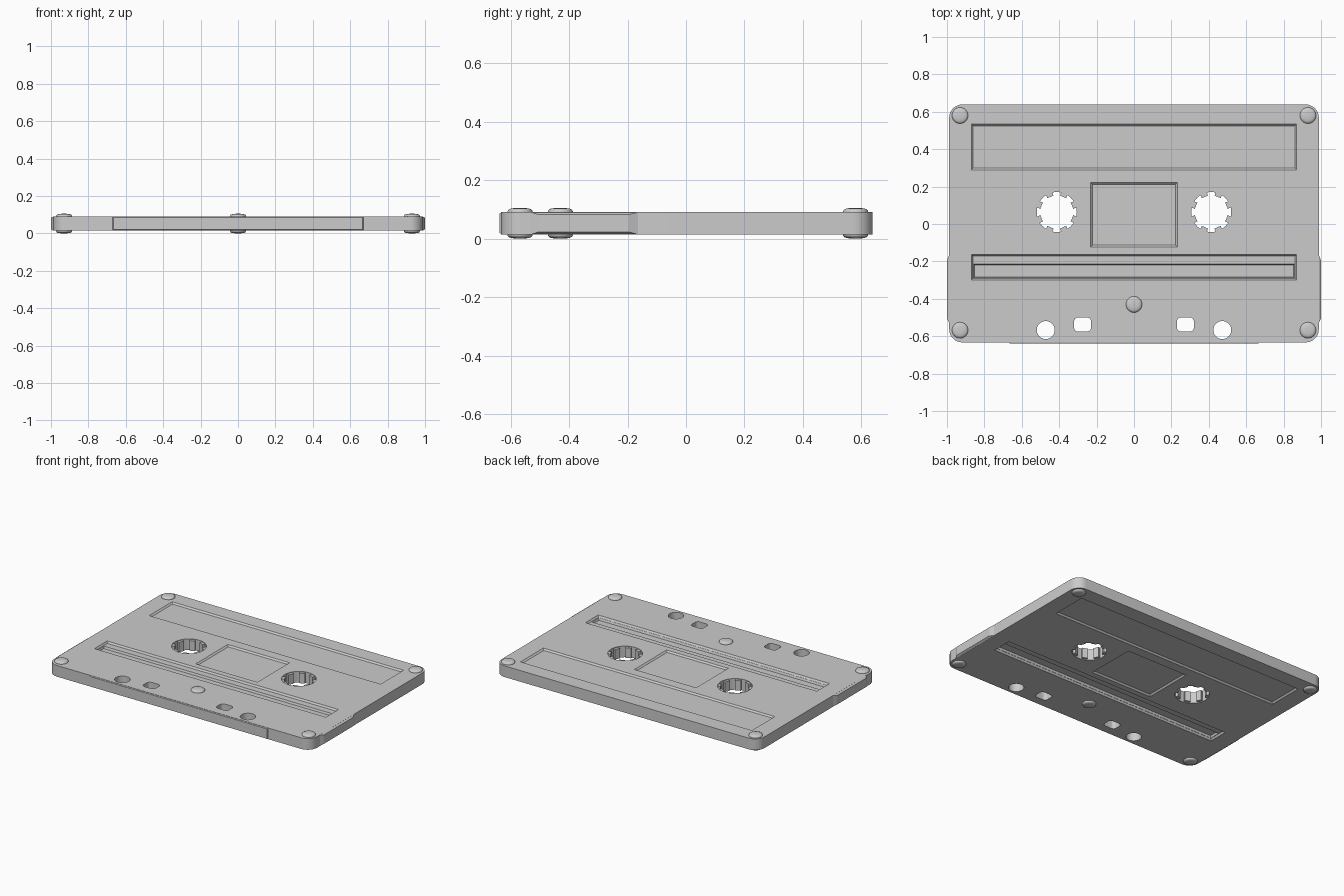
import bpy, bmesh, math
from mathutils import Vector

if "Cube" in bpy.data.objects:
    bpy.data.objects.remove(bpy.data.objects["Cube"])

MID, HALF = 0.0525, 0.038          # middle height and half thickness of the shell
TOP = HALF + 0.004                 # cutters start a little above the surface


def add(name, bm):
    bmesh.ops.recalc_face_normals(bm, faces=bm.faces)
    me = bpy.data.meshes.new(name)
    bm.to_mesh(me)
    bm.free()
    ob = bpy.data.objects.new(name, me)
    bpy.context.collection.objects.link(ob)
    return ob


def loft(bm, loops):
    """Closed solid through successive point loops."""
    rings = [[bm.verts.new(p) for p in lp] for lp in loops]
    n = len(rings[0])
    for a, b in zip(rings, rings[1:]):
        for i in range(n):
            j = (i + 1) % n
            bm.faces.new((a[i], a[j], b[j], b[i]))
    bm.faces.new(rings[0][::-1])
    bm.faces.new(rings[-1])


def circle(cx, cy, r, z, n=48):
    return [(cx + r * math.cos(2 * math.pi * i / n),
             cy + r * math.sin(2 * math.pi * i / n), z) for i in range(n)]


def rect(x0, x1, y0, y1, z, r=0.0, seg=6):
    if r == 0:
        return [(x0, y0, z), (x1, y0, z), (x1, y1, z), (x0, y1, z)]
    pts = []
    for k, (cx, cy) in enumerate([(x1 - r, y1 - r), (x0 + r, y1 - r),
                                  (x0 + r, y0 + r), (x1 - r, y0 + r)]):
        for i in range(seg + 1):
            a = math.pi / 2 * (k + i / seg)
            pts.append((cx + r * math.cos(a), cy + r * math.sin(a), z))
    return pts


def prism(name, loop_fn, h):
    bm = bmesh.new()
    loft(bm, [loop_fn(MID - h), loop_fn(MID + h)])
    return add(name, bm)


def cut(target, cutter):
    m = target.modifiers.new("cut", 'BOOLEAN')
    m.operation, m.solver, m.object = 'DIFFERENCE', 'EXACT', cutter
    bpy.context.view_layer.objects.active = target
    bpy.ops.object.modifier_apply(modifier=m.name)
    bpy.data.objects.remove(cutter, do_unlink=True)


def smooth(ob, deg=30):
    bpy.ops.object.select_all(action='DESELECT')
    ob.select_set(True)
    bpy.context.view_layer.objects.active = ob
    bpy.ops.object.shade_smooth_by_angle(angle=math.radians(deg))


# Main shell
shell = prism("shell", lambda z: rect(-0.988, 0.988, -0.633, 0.639, z, 0.07, 8), HALF)

# Sloped recesses on both faces: x half width, y range, depth, wall slope
recesses = [(0.87, 0.289, 0.535, 0.010, 0.010),     # label
            (0.232, -0.123, 0.222, 0.010, 0.010),   # window
            (0.87, -0.299, -0.163, 0.012, 0.008),   # groove ledge
            (0.864, -0.294, -0.210, 0.026, 0.010)]  # groove floor
for hx, y0, y1, depth, s in recesses:
    for side in (1, -1):
        bm = bmesh.new()
        loft(bm, [rect(-hx, hx, y0, y1, MID + side * TOP),
                  rect(-hx, hx, y0, y1, MID + side * HALF),
                  rect(-hx + s, hx - s, y0 + s, y1 - s, MID + side * (HALF - depth))])
        cut(shell, add("recess_cutter", bm))

# Through holes: spool openings, round and square locating holes
for s in (-1, 1):
    cut(shell, prism("spool_cutter", lambda z: circle(s * 0.413, 0.064, 0.107, z), 0.1))
    cut(shell, prism("round_cutter", lambda z: circle(s * 0.472, -0.567, 0.048, z, 32), 0.1))
    cut(shell, prism("square_cutter", lambda z: rect(s * 0.275 - 0.045, s * 0.275 + 0.045,
                                                     -0.575, -0.5, z, 0.02, 4), 0.1))
smooth(shell)

# Raised grips on both sides
for s, side in ((-1, "left"), (1, "right")):
    bm = bmesh.new()
    loops = []
    for x, y0, y1, h in ((0.97, -0.53, -0.165, HALF - 0.0005),
                         (0.988, -0.53, -0.165, HALF - 0.0005),
                         (1.0, -0.505, -0.195, 0.030)):
        loops.append([(s * x, y, MID + z) for y, z in ((y0, -h), (y1, -h), (y1, h), (y0, h))])
    loft(bm, loops)
    add(side + "_grip", bm)

# Raised panel along the front edge
bm = bmesh.new()
loft(bm, [[(x, y, MID + z) for x, z in ((-w, -h), (w, -h), (w, h), (-w, h))]
          for y, w, h in ((-0.62, 0.67, 0.036), (-0.633, 0.67, 0.036), (-0.639, 0.665, 0.033))])
add("front_panel", bm)

# Drive teeth inside each spool opening
for s, side in ((-1, "left"), (1, "right")):
    bm = bmesh.new()
    for k in range(8):
        a = math.radians(22.5 + 45 * k)
        u, v = Vector((math.cos(a), math.sin(a), 0)), Vector((-math.sin(a), math.cos(a), 0))
        c = Vector((s * 0.413, 0.064, MID))
        loft(bm, [[c + u * r + v * t + Vector((0, 0, z)) for r, t in
                   ((0.088, -0.018), (0.112, -0.018), (0.112, 0.018), (0.088, 0.018))]
                  for z in (-0.034, 0.034)])
    add(side + "_spool_teeth", bm)

# Domed screws, showing on both faces
for i, (x, y) in enumerate([(-0.93, 0.58), (0.93, 0.58), (-0.93, -0.568), (0.93, -0.568), (0, -0.43)]):
    bm = bmesh.new()
    half = [(0.043, HALF), (0.0425, 0.042), (0.039, 0.047), (0.031, 0.0505), (0.017, 0.0522), (0.004, 0.0525)]
    prof = [(r, -h) for r, h in reversed(half)] + half
    loft(bm, [circle(x, y, r, MID + h, 32) for r, h in prof])
    smooth(add("screw_%d" % (i + 1), bm), 50)
